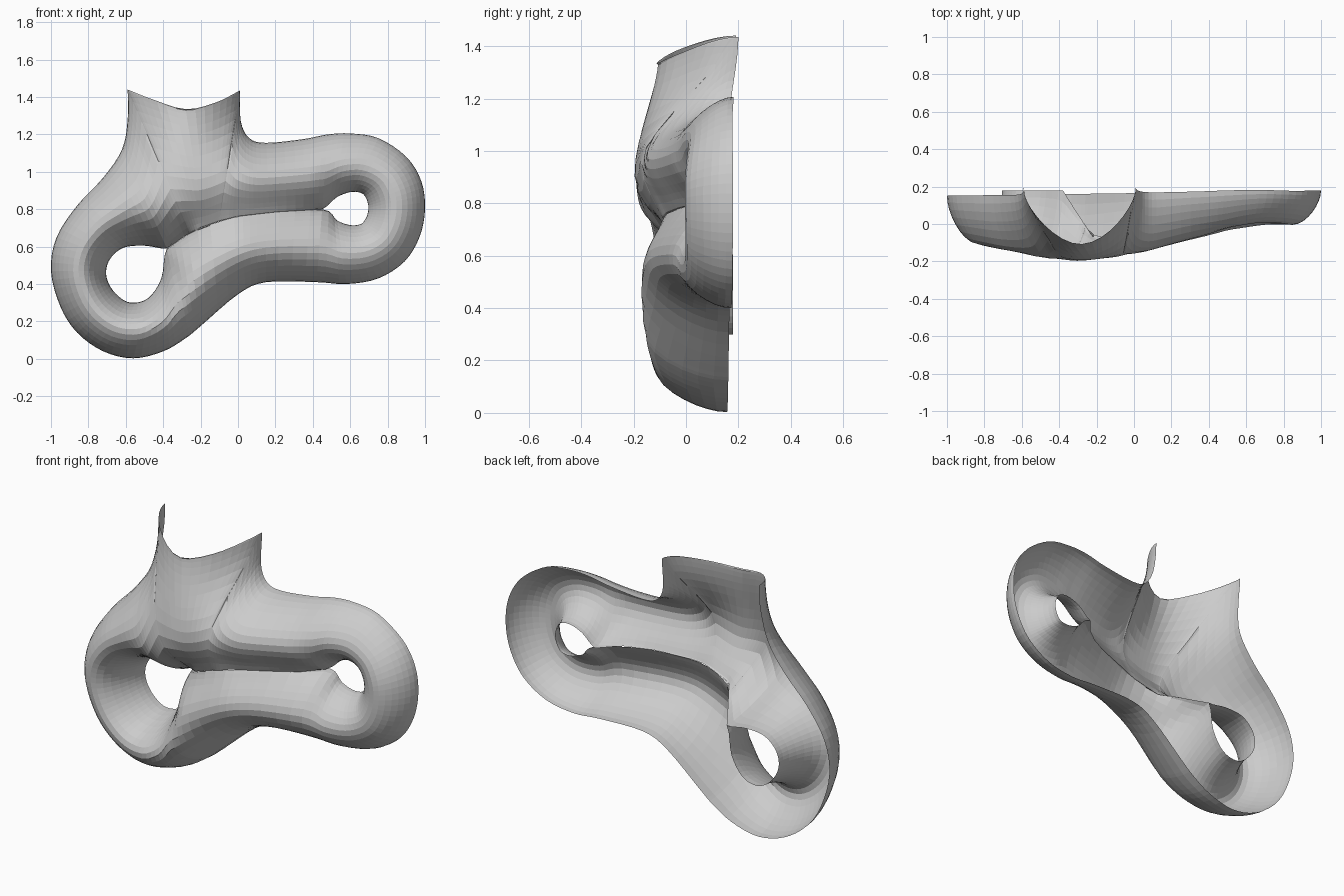
import bpy, bmesh, math
from mathutils import Vector

if "Cube" in bpy.data.objects:
    bpy.data.objects.remove(bpy.data.objects["Cube"])

# Paired guide points: outer edge (x, z) and inner edge (x, z)
NECK = [(-.59, 1.44, -.26, .67), (-.45, 1.385, -.22, .69), (-.28, 1.335, -.18, .71),
        (-.12, 1.37, -.14, .72), (.01, 1.435, -.10, .735)]
RIM = [(.01, 1.435, -.10, .735), (.015, 1.27, -.03, .76), (.06, 1.18, .06, .77),
       (.15, 1.155, .17, .785), (.35, 1.175, .35, .795), (.48, 1.2, .45, .80),
       (.6, 1.205, .53, .865), (.75, 1.18, .61, .893), (.9, 1.08, .67, .88),
       (.98, .95, .695, .83), (1, .8, .695, .785), (.97, .65, .68, .745),
       (.89, .52, .655, .72), (.75, .43, .6, .715), (.58, .4, .53, .74),
       (.42, .41, .45, .80), (.15, .41, .15, .78), (0, .345, -.02, .76),
       (-.2, .175, -.27, .665), (-.28, .11, -.38, .59), (-.4, .04, -.41, .43),
       (-.56, .003, -.48, .325), (-.72, .04, -.57, .3), (-.86, .14, -.64, .335),
       (-.95, .28, -.69, .4), (-1, .47, -.705, .47), (-.97, .65, -.68, .54),
       (-.86, .82, -.61, .595), (-.72, .97, -.5, .605), (-.62, 1.12, -.38, .59),
       (-.59, 1.28, -.32, .635), (-.59, 1.44, -.26, .67)]
GROOVE_Z = [(-.38, .59), (-.28, .66), (-.2, .70), (-.1, .735), (0, .762), (.2, .785), (.45, .80)]
GROOVE_Y = [(-.38, .18), (-.33, .10), (-.22, -.07), (-.05, -.085), (.2, -.015), (.36, .06), (.45, .17)]
FRONT_Y = [(-1, -.10), (-.9, -.115), (-.7, -.15), (-.5, -.185), (-.3, -.21), (-.1, -.195),
           (.05, -.17), (.3, -.1), (.5, -.053), (.7, -.02), (1, 0)]


def lookup(table, x):
    if x <= table[0][0]:
        return table[0][1]
    for (a, u), (b, v) in zip(table, table[1:]):
        if x <= b:
            return u + (v - u) * (x - a) / (b - a)
    return table[-1][1]


def smooth(a, b, v):
    t = min(1, max(0, (v - a) / (b - a)))
    return t * t * (3 - 2 * t)


def spline(rows, s):
    """Catmull-Rom point at s in 0..len-1."""
    i = min(int(s), len(rows) - 2)
    t = s - i
    p = [Vector(rows[min(max(i + k, 0), len(rows) - 1)]) for k in (-1, 0, 1, 2)]
    q = 0.5 * (2 * p[1] + (p[2] - p[0]) * t + (2 * p[0] - 5 * p[1] + 4 * p[2] - p[3]) * t * t
               + (3 * p[1] - p[0] - 3 * p[2] + p[3]) * t ** 3)
    outer, inner = Vector((q[0], q[1])), Vector((q[2], q[3]))
    if -.38 < inner.x < .45:
        inner.y = lookup(GROOVE_Z, inner.x)
    return outer, inner


def distance(line, p):
    """Distance from a point to a polyline."""
    best = 1e9
    for a, b in zip(line, line[1:]):
        d = b - a
        t = min(1, max(0, (p - a).dot(d) / max(d.length_squared, 1e-12)))
        best = min(best, (p - a - d * t).length_squared)
    return math.sqrt(best)


def bulge(d, r, roundness):
    """Cross-section from 0 at the edge to 1 at the crest."""
    t = min(d / r, 1)
    circle = math.sqrt(max(0, 1 - (1 - t) ** 2))
    return roundness * circle + (1 - roundness) * math.sin(t * math.pi / 2)


# Columns running from the outer edge to the inner edge
n = 20
neck = [spline(NECK, (len(NECK) - 1) * (1 - math.cos(math.pi * k / n)) / 2) for k in range(n + 1)]
rim = [spline(RIM, k / 4) for k in range((len(RIM) - 1) * 4 + 1)]
wall = [c[0] for c in rim]
core = [c[1] for c in rim + neck]

# Inner edge samples: midpoint, length, depth, share of groove
samples = []
for a, b in zip(core, core[1:]):
    c = (a + b) / 2
    g = smooth(-.38, -.25, c.x) * (1 - smooth(.3, .47, c.x))
    samples.append((c, (a - b).length, lookup(GROOVE_Y, c.x), g))


def surface(p):
    """Depth of the shell at a point of the front view."""
    x, z = p
    d_out, d_in = distance(wall, p), distance(core, p)
    w = 0.5 * (d_out + d_in)
    back = .165 + .014 * x + .035 * smooth(1.1, 1.44, z)
    front = lookup(FRONT_Y, x) + .09 * (max(0, .9 - z) / .9) ** 2 + .1 * smooth(.85, 1.4, z)
    y = back + (front - back) * bulge(d_out, max(.05, min(.3, w)), .7)
    # blend of the inner edge around this point
    total = low = g = 0
    for c, length, depth, share in samples:
        k = length / ((p - c).length_squared + 1e-4) ** 2
        total, low, g = total + k, low + k * depth, g + k * share
    low, g = low / total, g / total
    if d_in < 1e-4:
        return Vector((x, lookup(GROOVE_Y, x), z))
    r = max(.05, min(.21, w * 1.05))
    f = g * smooth(-.03, r, d_in) + (1 - g) * bulge(d_in, r, .5)
    return Vector((x, low + (y - low) * f, z))


# Open shell with neck, two holes and the groove between them
bm = bmesh.new()
m = 16
for strip in (neck, rim):
    cols = []
    for o, i in strip:
        cols.append([bm.verts.new(surface(o.lerp(i, (1 - math.cos(math.pi * k / m)) / 2)))
                     for k in range(m + 1)])
    for a, b in zip(cols, cols[1:]):
        for k in range(m):
            bm.faces.new((a[k], b[k], b[k + 1], a[k + 1]))
bmesh.ops.remove_doubles(bm, verts=bm.verts, dist=.002)

# Even out the depth away from the open edges
inside = [v for v in bm.verts if not v.is_boundary]
for _ in range(3):
    bmesh.ops.smooth_vert(bm, verts=inside, factor=.5, use_axis_y=True)

bmesh.ops.recalc_face_normals(bm, faces=bm.faces)
if sum(f.normal.y * f.calc_area() for f in bm.faces) > 0:
    bmesh.ops.reverse_faces(bm, faces=bm.faces)
mesh = bpy.data.meshes.new("body_shell")
bm.to_mesh(mesh)
bm.free()
shell = bpy.data.objects.new("body_shell", mesh)
bpy.context.collection.objects.link(shell)
